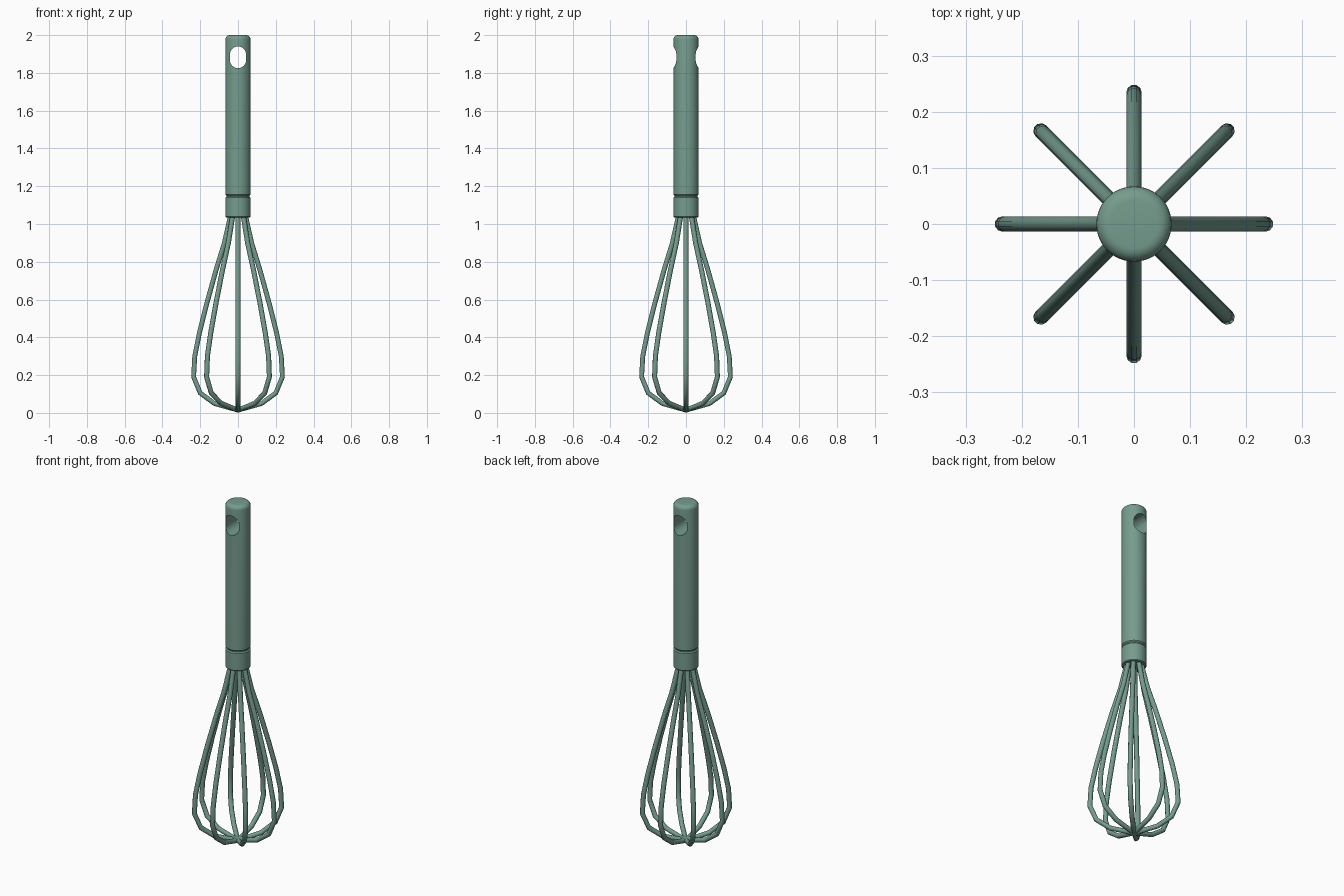
import bpy, bmesh, math
from mathutils import Matrix, Vector

cube = bpy.data.objects.get("Cube")
if cube:
    bpy.data.objects.remove(cube, do_unlink=True)

green = bpy.data.materials.new("sage_green")
green.use_nodes = True
colour = (0.18, 0.335, 0.27, 1)
green.diffuse_color = colour
green.node_tree.nodes["Principled BSDF"].inputs["Base Color"].default_value = colour


def activate(obj):
    bpy.ops.object.select_all(action='DESELECT')
    obj.select_set(True)
    bpy.context.view_layer.objects.active = obj


def add_object(name, data):
    obj = bpy.data.objects.new(name, data)
    bpy.context.collection.objects.link(obj)
    data.materials.append(green)
    return obj


def lathe(name, profile, sides=48):
    """Closed solid turned around z from (radius, height) points."""
    bm = bmesh.new()
    rings = [[bm.verts.new((r * math.cos(math.tau * i / sides),
                            r * math.sin(math.tau * i / sides), z))
              for i in range(sides)] for r, z in profile]
    for low, high in zip(rings, rings[1:]):
        for i in range(sides):
            j = (i + 1) % sides
            bm.faces.new((low[i], low[j], high[j], high[i]))
    bm.faces.new(rings[0][::-1])
    bm.faces.new(rings[-1])
    mesh = bpy.data.meshes.new(name)
    bm.to_mesh(mesh)
    bm.free()
    return add_object(name, mesh)


def slot_cutter(radius, bottom, top, depth, steps=16):
    """Capsule outline in the xz plane, extruded along y."""
    bm = bmesh.new()
    outline = []
    for centre, start in ((top - radius, 0), (bottom + radius, math.pi)):
        for i in range(steps + 1):
            a = start + math.pi * i / steps
            outline.append(bm.verts.new((radius * math.cos(a), -depth,
                                         centre + radius * math.sin(a))))
    face = bm.faces.new(outline)
    new = bmesh.ops.extrude_face_region(bm, geom=[face])["geom"]
    bmesh.ops.translate(bm, vec=(0, 2 * depth, 0),
                        verts=[v for v in new if isinstance(v, bmesh.types.BMVert)])
    bmesh.ops.recalc_face_normals(bm, faces=bm.faces)
    mesh = bpy.data.meshes.new("hole_cutter")
    bm.to_mesh(mesh)
    bm.free()
    return add_object("hole_cutter", mesh)


# Handle with collar, groove and rounded top
R, ROUND = 0.067, 0.024
profile = [(0.063, 1.035), (R, 1.039), (R, 1.139), (0.061, 1.145),
           (0.061, 1.15), (R, 1.156)]
for i in range(7):
    a = math.pi / 2 * i / 6
    profile.append((R - ROUND + ROUND * math.cos(a), 2 - ROUND + ROUND * math.sin(a)))
handle = lathe("handle", profile)

# Hanging hole through the handle
cutter = slot_cutter(0.043, 1.825, 1.94, 0.2)
cutter.hide_render = True
cut = handle.modifiers.new("hanging_hole", 'BOOLEAN')
cut.object = cutter
cut.solver = 'EXACT'
activate(handle)
bpy.ops.object.modifier_apply(modifier=cut.name)
bpy.data.objects.remove(cutter, do_unlink=True)
bpy.ops.object.shade_smooth_by_angle(angle=math.radians(35))

# Four wire loops, each crossing under the whisk
WIRE = 0.0135
half = [(0.036, 1.06), (0.072, 0.9), (0.118, 0.75), (0.165, 0.58),
        (0.205, 0.42), (0.229, 0.3), (0.235, 0.19), (0.2, 0.105), (0.125, 0.05)]
path = half + [(0, 0.0145)] + [(-x, z) for x, z in reversed(half)]
for k in range(4):
    curve = bpy.data.curves.new(f"wire_loop_{k + 1}", 'CURVE')
    curve.dimensions = '3D'
    curve.bevel_depth = WIRE
    curve.bevel_resolution = 3
    curve.use_fill_caps = True
    turn = Matrix.Rotation(k * math.pi / 4, 3, 'Z')
    spline = curve.splines.new('POLY')
    spline.points.add(len(path) - 1)
    for point, (x, z) in zip(spline.points, path):
        point.co = (*(turn @ Vector((x, 0, z))), 1)
    loop = add_object(curve.name, curve)
    activate(loop)
    bpy.ops.object.convert(target='MESH')
    bpy.ops.object.shade_smooth_by_angle(angle=math.radians(50))
